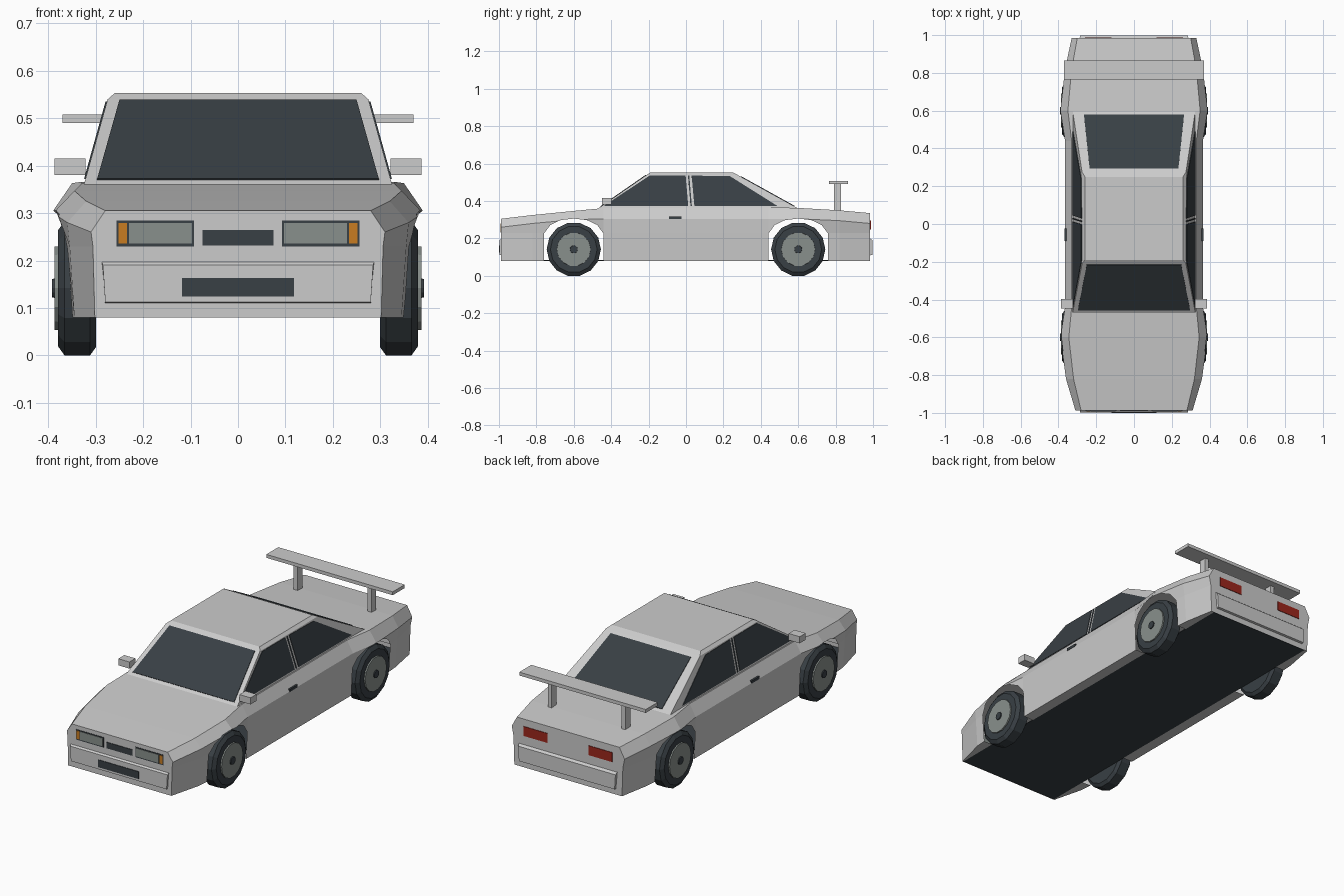
import bpy, bmesh, math

if "Cube" in bpy.data.objects:
    bpy.data.objects.remove(bpy.data.objects["Cube"])


def material(name, r, g, b):
    m = bpy.data.materials.new(name)
    m.use_nodes = True
    m.diffuse_color = (r, g, b, 1)
    bsdf = next(n for n in m.node_tree.nodes if n.type == 'BSDF_PRINCIPLED')
    bsdf.inputs["Base Color"].default_value = (r, g, b, 1)
    return m


PAINT = material("light grey paint", .6, .6, .6)
DARK = material("dark trim", .04, .05, .058)
GREY = material("lamp and rim grey", .25, .28, .265)
ORANGE = material("orange indicator", .58, .2, .015)
RED = material("red tail lamp", .33, .02, .012)


def add_object(name, bm, mat):
    bmesh.ops.recalc_face_normals(bm, faces=bm.faces)
    me = bpy.data.meshes.new(name)
    bm.to_mesh(me)
    bm.free()
    me.materials.append(mat)
    ob = bpy.data.objects.new(name, me)
    bpy.context.collection.objects.link(ob)
    return ob


def loft(name, rings, mat):
    """Skin a row of closed cross-sections and cap both ends."""
    bm = bmesh.new()
    rows = [[bm.verts.new(p) for p in ring] for ring in rings]
    n = len(rows[0])
    for a, b in zip(rows, rows[1:]):
        for i in range(n):
            j = (i + 1) % n
            bm.faces.new((a[i], a[j], b[j], b[i]))
    bm.faces.new(rows[0])
    bm.faces.new(rows[-1])
    return add_object(name, bm, mat)


def box(name, x, y, z, mat):
    return loft(name, [[(x[0], y[0], h), (x[1], y[0], h), (x[1], y[1], h), (x[0], y[1], h)]
                       for h in z], mat)


def plate(name, pts, mat, thick=.006):
    """Thin flat panel centred on the given outline."""
    bm = bmesh.new()
    bm.faces.new([bm.verts.new(p) for p in pts])
    ob = add_object(name, bm, mat)
    mod = ob.modifiers.new("thickness", 'SOLIDIFY')
    mod.thickness, mod.offset = thick, 0
    return ob


def face_plate(name, x0, x1, z0, z1, y, mat, thick=.006):
    return plate(name, [(x0, y, z0), (x1, y, z0), (x1, y, z1), (x0, y, z1)], mat, thick)


SIDES = (("left", 1), ("right", -1))
ENDS = (("front", -1), ("rear", 1))

# Body shell: y, half widths at sill, crease, shoulder and deck, shoulder and deck heights
stations = [
    (-.988, .302, .306, .31, .28, .26, .305),
    (-.82, .345, .355, .36, .32, .28, .325),
    (-.6, .36, .375, .39, .345, .3, .347),
    (-.44, .355, .362, .365, .33, .305, .362),
    (.44, .355, .362, .365, .33, .305, .366),
    (.6, .36, .375, .39, .35, .305, .363),
    (.82, .345, .355, .365, .33, .295, .35),
    (.985, .315, .32, .33, .3, .28, .335),
]
rings = []
for y, sill, crease, shoulder, deck, zs, zd in stations:
    half = [(.298, .08), (sill, .08), (crease, .23), (shoulder, zs), (deck, zd)]
    rings.append([(x, y, z) for x, z in half] + [(-x, y, z) for x, z in reversed(half)])
body = loft("body_shell", rings, PAINT)

# Wheel arch openings
arch = [(.16, .05), (.16, .225), (.125, .272), (.07, .298), (0, .306)]
outline = arch + [(-y, z) for y, z in reversed(arch[:-1])]
cutters = []
for end, s in ENDS:
    cut = loft(end + "_arch_cutter", [[(x, s * .6 + y, z) for y, z in outline]
                                      for x in (-.6, .6)], PAINT)
    cut.hide_render = True
    mod = body.modifiers.new(end + "_arch", 'BOOLEAN')
    mod.operation, mod.solver, mod.object = 'DIFFERENCE', 'EXACT', cut
    cutters.append(cut)
shell = bpy.data.meshes.new_from_object(
    body.evaluated_get(bpy.context.evaluated_depsgraph_get()))
body.modifiers.clear()
body.data = shell
for cut in cutters:
    bpy.data.objects.remove(cut)

# Open the shell inside the arches and under the floor
bm = bmesh.new()
bm.from_mesh(shell)
inner = []
for f in bm.faces:
    c = f.calc_center_median()
    if abs(c.x) < .28 and (c.z < .09 or (c.z < .31 and abs(c.y) < .8)):
        inner.append(f)
bmesh.ops.delete(bm, geom=inner, context='FACES')
bm.to_mesh(shell)
bm.free()
box("floor", (-.299, .299), (-.985, .983), (.08, .084), DARK)

# Cabin: half width, front, rear and height of each level
loft("cabin", [[(-w, f, z), (w, f, z), (w, r, z), (-w, r, z)] for w, f, r, z in (
    (.325, -.47, .6, .36), (.275, -.21, .275, .54), (.26, -.19, .25, .553))], PAINT)


def screen(name, y0, slope, levels):
    """Window lying on a sloping end of the cabin."""
    (wa, za), (wb, zb) = levels
    plate(name, [(x, y0 + (z - .36) * slope, z) for x, z in
                 ((-wa, za), (wa, za), (wb, zb), (-wb, zb))], DARK)


screen("windscreen", -.47, .26 / .18, ((.297, .37), (.25, .537)))
screen("rear_window", .6, -.325 / .18, ((.265, .372), (.235, .53)))

front_glass = [(-.44, .372), (.012, .372), (-.002, .535), (-.195, .535)]
rear_glass = [(.045, .372), (.49, .372), (.235, .532), (.03, .535)]
middle_glass = [(.018, .372), (.038, .372), (.024, .535), (.004, .535)]
for side, s in SIDES:
    # Side windows and the slim strip between the two door pillars
    for part, shape in (("front", front_glass), ("rear", rear_glass)):
        plate(f"{side}_{part}_side_window",
              [(s * (.325 - (z - .36) * .05 / .18), y, z) for y, z in shape], DARK)
    strip = [(y * .35 + .65 * (.028 - (z - .372) * .0859), z) for y, z in middle_glass]
    plate(side + "_pillar_strip",
          [(s * (.325 - (z - .36) * .05 / .18), y, z) for y, z in strip], DARK)

    # Door handle and mirror
    box(side + "_door_handle", sorted((s * .35, s * .367)), (-.09, -.025), (.304, .318), DARK)
    box(side + "_mirror", sorted((s * .322, s * .387)), (-.448, -.398), (.38, .415), PAINT)

    # Lamps
    a, b = s * .093, s * .256
    face_plate(side + "_headlamp_frame", a, b, .23, .284, -.988, DARK, .004)
    face_plate(side + "_headlamp", s * .097, s * .23, .236, .279, -.988, GREY, .008)
    face_plate(side + "_indicator", s * .234, s * .252, .236, .279, -.988, ORANGE, .008)
    face_plate(side + "_tail_lamp", s * .12, s * .26, .247, .297, .985, RED)

    # Wing posts
    box(side + "_wing_post", sorted((s * .205, s * .227)), (.79, .83), (.335, .495), PAINT)

box("rear_wing", (-.37, .37), (.765, .865), (.49, .508), PAINT)

# Bumpers
for end, s in ENDS:
    profile = [(.975, .108, .28), (.997, .112, .28), (.997, .19, .285), (.975, .208, .29)]
    loft(end + "_bumper", [[(m * w, s * y, z) for y, z, w in profile] for m in (-1, 1)], PAINT)
face_plate("grille", -.075, .075, .232, .264, -.988, DARK)
face_plate("number_plate", -.118, .118, .124, .163, -.997, DARK)

# Wheels
tyre = [(.3, .1), (.3, .128), (.312, .145), (.366, .145), (.38, .125), (.38, .09)]
rim = [(.31, .095), (.387, .09)]
cap = [(.38, .022), (.392, .02)]
STEPS = 14
for end, e in ENDS:
    for side, s in SIDES:
        for part, profile, mat in (("tyre", tyre, DARK), ("rim", rim, GREY), ("hub_cap", cap, DARK)):
            angles = [2 * math.pi * (i + .5) / STEPS for i in range(STEPS)]
            loft(f"{end}_{side}_{part}",
                 [[(s * x, e * .6 + r * math.sin(t), .1415 + r * math.cos(t)) for t in angles]
                  for x, r in profile], mat)
